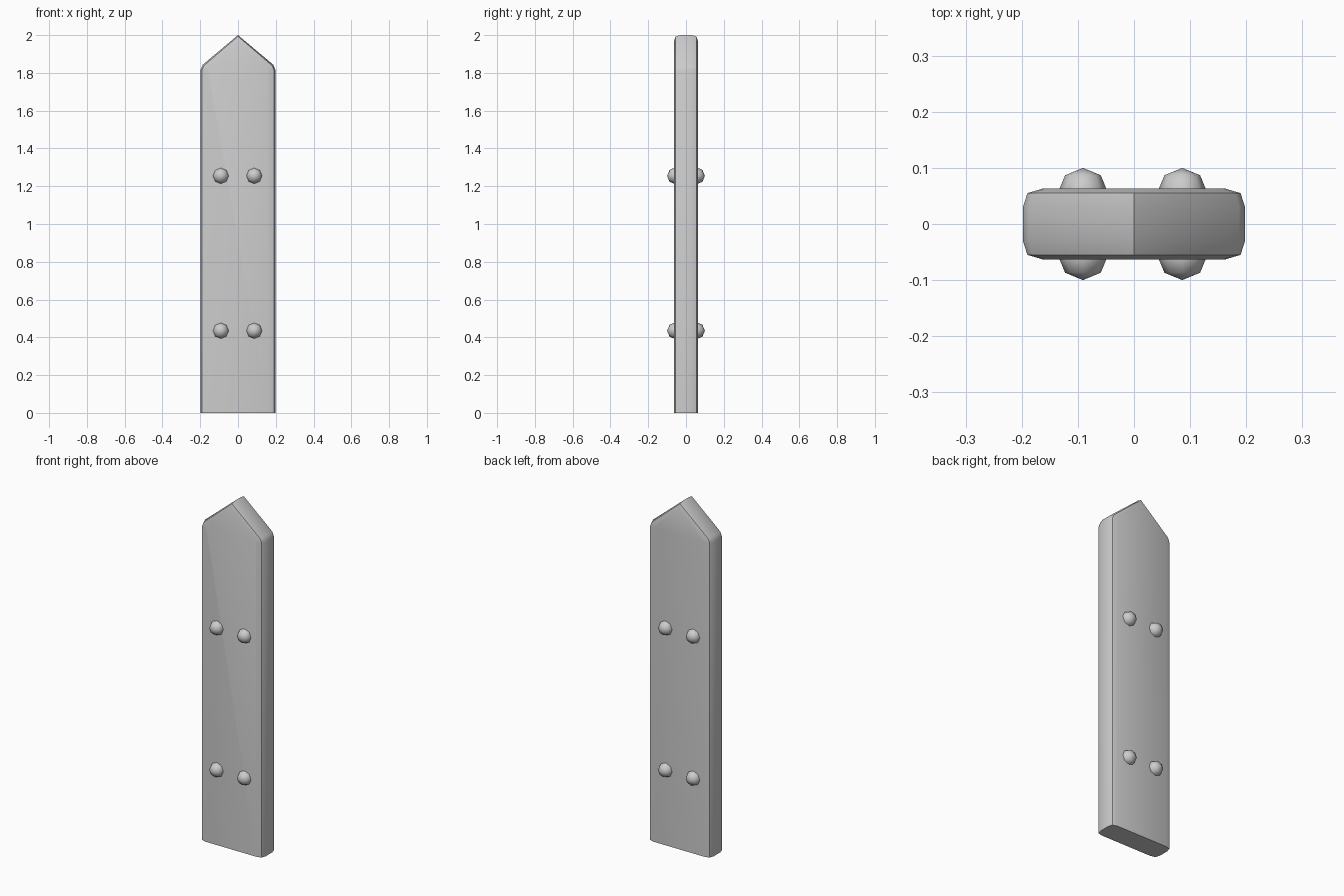
import bpy, bmesh
from math import radians
from mathutils import Matrix, Vector

if "Cube" in bpy.data.objects:
    bpy.data.objects.remove(bpy.data.objects["Cube"])


def finish(bm, name, angle):
    bmesh.ops.recalc_face_normals(bm, faces=bm.faces)
    me = bpy.data.meshes.new(name)
    bm.to_mesh(me)
    bm.free()
    ob = bpy.data.objects.new(name, me)
    bpy.context.collection.objects.link(ob)
    bpy.ops.object.select_all(action='DESELECT')
    ob.select_set(True)
    bpy.context.view_layer.objects.active = ob
    bpy.ops.object.shade_smooth_by_angle(angle=radians(angle))
    return ob


# Picket board: pointed outlines stacked through the thickness, with rounded rims
# each layer: y, half width, side top z, shoulder x, shoulder z, peak z
half = [(0.063, 0.163, 1.815, 0.158, 1.828, 1.968),
        (0.055, 0.190, 1.815, 0.181, 1.838, 1.993),
        (0.030, 0.198, 1.815, 0.187, 1.843, 2.000)]
layers = [(-l[0], *l[1:]) for l in half] + half[::-1]
bm = bmesh.new()
loops = []
for y, w, zw, s, zs, top in layers:
    pts = [(-w, 0), (w, 0), (w, zw), (s, zs), (0, top), (-s, zs), (-w, zw)]
    loops.append([bm.verts.new((x, y, z)) for x, z in pts])
for a, b in zip(loops, loops[1:]):
    n = len(a)
    for i in range(1, n):
        j = (i + 1) % n
        bm.faces.new((a[i], a[j], b[j], b[i]))
# flat foot and the two broad faces
bm.faces.new([l[0] for l in loops] + [l[1] for l in reversed(loops)])
bm.faces.new(loops[0])
bm.faces.new(loops[-1])
finish(bm, "picket_board", 35)

# Low-poly nail heads on both broad faces
bm = bmesh.new()
for side in (-1, 1):
    for x in (-0.091, 0.086):
        for z in (0.435, 1.255):
            m = Matrix.Translation(Vector((x, side * 0.055, z))) @ Matrix.Rotation(radians(90), 4, 'X')
            bmesh.ops.create_uvsphere(bm, u_segments=8, v_segments=4, radius=0.045, matrix=m)
finish(bm, "nail_heads", 60)
